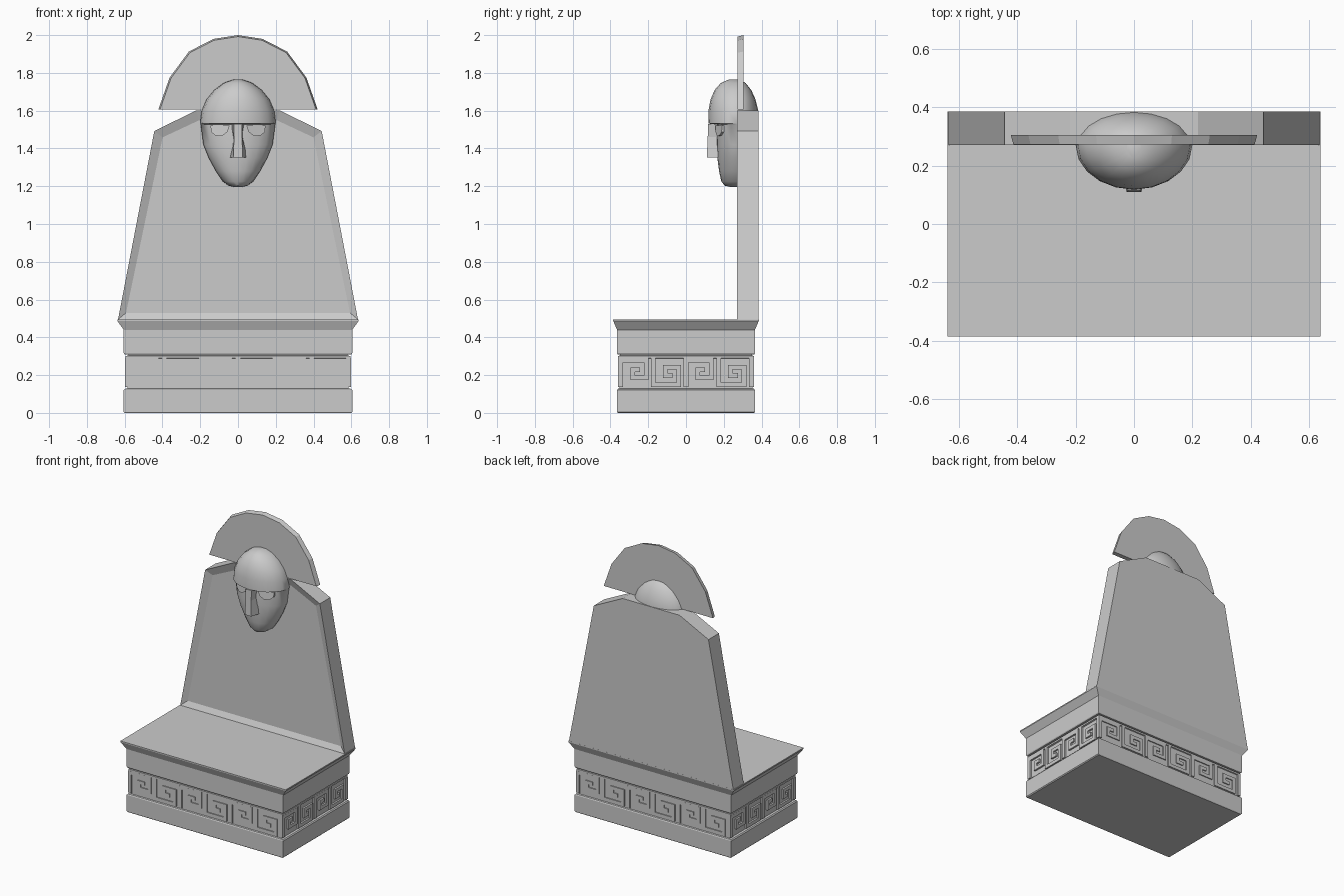
import bpy, bmesh, math
from mathutils import Vector

if "Cube" in bpy.data.objects:
    bpy.data.objects.remove(bpy.data.objects["Cube"])


def make(name, bm, smooth=None):
    bmesh.ops.recalc_face_normals(bm, faces=bm.faces)
    me = bpy.data.meshes.new(name)
    bm.to_mesh(me)
    bm.free()
    ob = bpy.data.objects.new(name, me)
    bpy.context.collection.objects.link(ob)
    if smooth:
        bpy.ops.object.select_all(action='DESELECT')
        ob.select_set(True)
        bpy.context.view_layer.objects.active = ob
        bpy.ops.object.shade_smooth_by_angle(angle=math.radians(smooth))
    return ob


def loft(bm, rings):
    """Skin closed rings of points and cap both ends."""
    vs = [[bm.verts.new(p) for p in r] for r in rings]
    n = len(vs[0])
    for a, b in zip(vs, vs[1:]):
        for i in range(n):
            j = (i + 1) % n
            bm.faces.new((a[i], a[j], b[j], b[i]))
    return bm.faces.new(vs[0]), bm.faces.new(vs[-1])


# Seat block: stacked rectangles, scale and height
bm = bmesh.new()
profile = [(0.99, 0), (1, .006), (1, .12), (.99, .127), (.967, .13), (.967, .287),
           (.985, .29), (.985, .302), (.96, .303), (.96, .309), (.993, .31),
           (1, .317), (1, .44), (1.056, .487), (1.056, .495)]
loft(bm, [[(sx * .605 * s, sy * .365 * s, z) for sx, sy in
           ((-1, -1), (1, -1), (1, 1), (-1, 1))] for s, z in profile])
make("seat_block", bm)


# Greek key relief on all four sides
T = .024
Z0, Z1 = .137, .290


def bar(bm, p, q, turn, dist):
    """Flat strip between two points (u, z) on a wall turned about z."""
    u0, u1 = sorted((p[0], q[0]))
    z0, z1 = sorted((p[1], q[1]))
    h = T / 2
    c, s = math.cos(turn), math.sin(turn)
    loft(bm, [[(u * c + d * s, u * s - d * c, z) for u, z in
               ((u0 - h, z0 - h), (u1 + h, z0 - h), (u1 + h, z1 + h), (u0 - h, z1 + h))]
              for d in (dist - .02, dist)])


bm = bmesh.new()
lo, hi = Z0 + T / 2, Z1 - T / 2
key = [(.0, 0), (.0, 1), (.78, 1), (.78, .28), (.36, .28), (.36, .62), (.52, .62)]
for k in range(4):
    half, dist, cells = ((.597, .360, 6), (.357, .597, 4))[k % 2]
    w = (2 * half - T) / cells
    for i in range(cells):
        pts = []
        for u, v in key:
            v = 1 - v if i % 2 else v
            pts.append((-half + T / 2 + (i + u) * w, lo + v * (hi - lo)))
        for p, q in zip(pts, pts[1:]):
            bar(bm, p, q, k * math.pi / 2, dist)
    end = half - T / 2
    bar(bm, (end, lo), (end, hi), k * math.pi / 2, dist)
make("greek_key_frieze", bm)

# Backrest with sunken front panel
outline = [(.635, .495), (.443, 1.492), (.22, 1.602)]
outline += [(-x, z) for x, z in reversed(outline)]
bm = bmesh.new()
front, _ = loft(bm, [[(x, y, z) for x, z in outline] for y in (.27, .385)])
bmesh.ops.recalc_face_normals(bm, faces=bm.faces)
bmesh.ops.inset_region(bm, faces=[front], thickness=.055)
bmesh.ops.translate(bm, verts=front.verts, vec=(0, .02, 0))
make("backrest", bm)

# Fan headdress, slightly wider at the back
fan = [(.422, 1.605), (.362, 1.775), (.26, 1.913), (.13, 1.98)]
fan = fan + [(0, 2.0)] + [(-x, z) for x, z in reversed(fan)]
bm = bmesh.new()
loft(bm, [[(x * s, y, 1.605 + (z - 1.605) * s) for x, z in fan]
          for y, s in ((.273, .98), (.305, 1))])
make("fan_headdress", bm)

# Head: half widths with front and back depth; the brow overhangs the face
rings = [(1.764, .025, .225, .285), (1.747, .075, .185, .315), (1.71, .125, .152, .345),
         (1.66, .166, .13, .368), (1.60, .192, .119, .383), (1.532, .2, .118, .383),
         (1.526, .197, .165, .38), (1.42, .183, .162, .37), (1.35, .155, .166, .36),
         (1.28, .117, .175, .35), (1.225, .08, .187, .34), (1.203, .05, .205, .33),
         (1.196, .02, .235, .30)]
SEG = 20
bm = bmesh.new()
loops = []
for z, w, yf, yb in rings:
    loop = []
    for i in range(SEG):
        a = 2 * math.pi * i / SEG
        depth = (yb - .27) if math.sin(a) > 0 else (.27 - yf)
        loop.append((w * math.cos(a), .27 + depth * math.sin(a), z))
    loops.append(loop)
loft(bm, loops)
make("mask_head", bm, 35)

# Nose: trapezoid sections widening to the base
bm = bmesh.new()
loft(bm, [[(-b, .2, z), (-f, y, z), (f, y, z), (b, .2, z)] for z, b, f, y in
          ((1.53, .038, .022, .117), (1.46, .026, .021, .115), (1.352, .05, .025, .11))])
make("nose", bm)

# Eyes: half almonds following the curve of the face
almond = [(.045, 1.521), (.145, 1.521), (.143, 1.488), (.12, 1.468), (.085, 1.466), (.055, 1.488)]
bm = bmesh.new()
for side in (-1, 1):
    loft(bm, [[(side * x, .27 - .118 * math.sqrt(1 - (x / .197) ** 2) + d, z)
               for x, z in almond] for d in (0, .04)])
make("eyes", bm)
